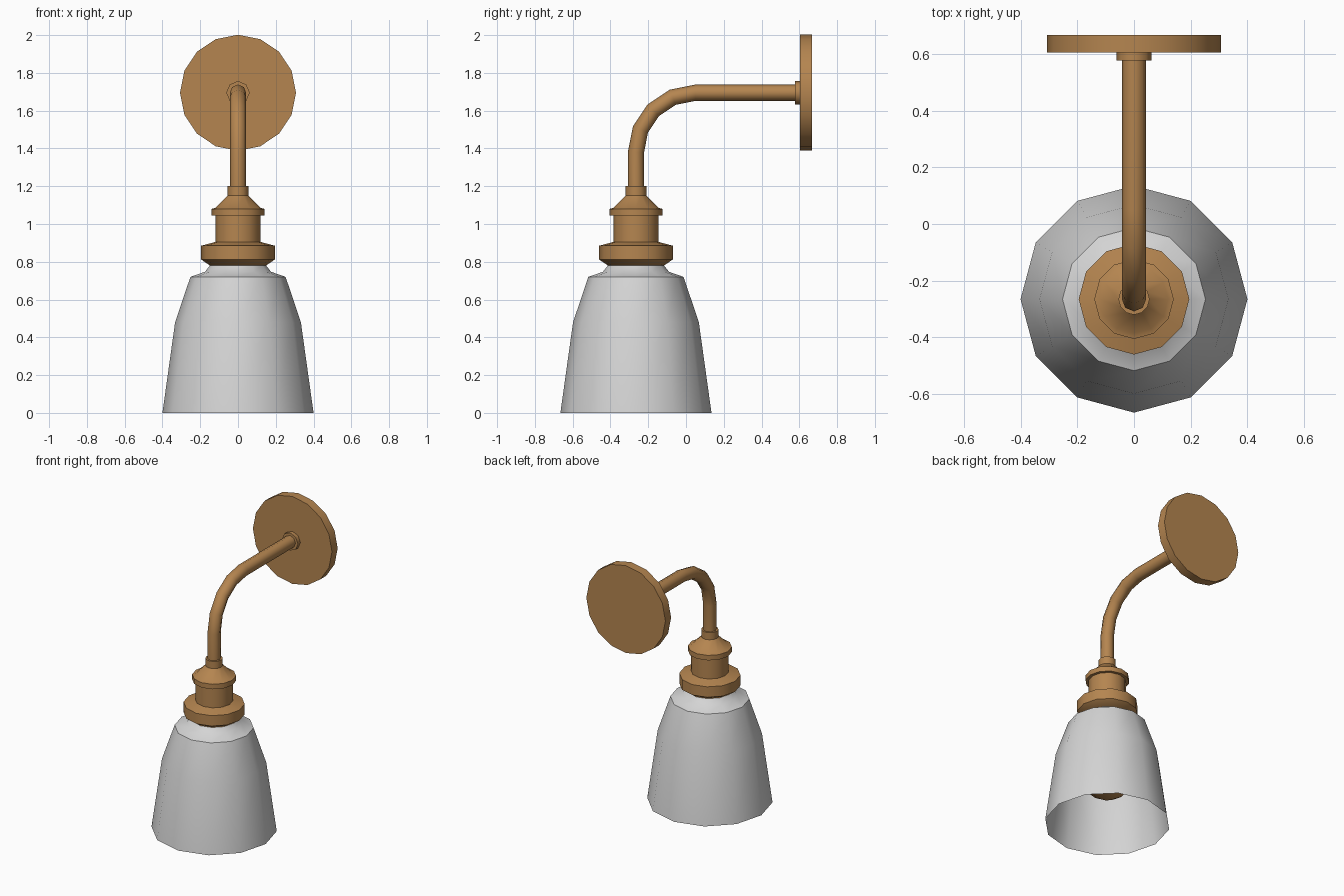
import bpy, bmesh, math
from mathutils import Vector, Matrix

if "Cube" in bpy.data.objects:
    bpy.data.objects.remove(bpy.data.objects["Cube"])

AXIS_Y = -0.265   # vertical axis of the shade
ARM_Z = 1.695     # height of the horizontal arm


def material(name, rgb):
    m = bpy.data.materials.new(name)
    m.diffuse_color = (*rgb, 1)
    m.use_nodes = True
    m.node_tree.nodes["Principled BSDF"].inputs["Base Color"].default_value = m.diffuse_color
    return m


brass = material("aged_brass", (0.46, 0.235, 0.08))
glass = material("pale_grey_glass", (0.66, 0.66, 0.66))


def finish(name, bm, mat, angle):
    bmesh.ops.recalc_face_normals(bm, faces=bm.faces[:])
    me = bpy.data.meshes.new(name)
    bm.to_mesh(me)
    bm.free()
    me.materials.append(mat)
    ob = bpy.data.objects.new(name, me)
    bpy.context.collection.objects.link(ob)
    bpy.ops.object.select_all(action='DESELECT')
    ob.select_set(True)
    bpy.context.view_layer.objects.active = ob
    bpy.ops.object.shade_smooth_by_angle(angle=math.radians(angle))
    return ob


def loft(bm, rings, caps):
    for a, b in zip(rings, rings[1:]):
        n = len(a)
        for i in range(n):
            j = (i + 1) % n
            bm.faces.new((a[i], a[j], b[j], b[i]))
    if caps:
        bm.faces.new(rings[0])
        bm.faces.new(rings[-1])


def lathe(name, profile, sides, mat, matrix, caps=True, angle=40):
    """Turn (radius, height) points around local z."""
    bm = bmesh.new()
    rings = []
    for r, h in profile:
        rings.append([bm.verts.new(matrix @ Vector((
            r * math.cos(math.tau * i / sides),
            r * math.sin(math.tau * i / sides), h))) for i in range(sides)])
    loft(bm, rings, caps)
    return finish(name, bm, mat, angle)


upright = Matrix.Translation((0, AXIS_Y, 0))
# local z -> world +y
to_wall = Matrix.Translation((0, 0, ARM_Z)) @ Matrix.Rotation(-math.pi / 2, 4, 'X')

# Open bell shade
lathe("shade", [(0.40, 0), (0.333, 0.48), (0.252, 0.72), (0.175, 0.747),
                (0.145, 0.785)], 12, glass, upright, caps=False, angle=50)

# Stepped lamp holder
lathe("lamp_holder", [(0.148, 0.78), (0.195, 0.812), (0.195, 0.885),
                      (0.12, 0.905), (0.12, 1.045), (0.14, 1.045),
                      (0.14, 1.08), (0.12, 1.085), (0.055, 1.15),
                      (0.055, 1.20)], 12, brass, upright)

# Bulb hidden inside the shade
lathe("bulb", [(0.08, 0.78), (0.085, 0.62), (0.13, 0.51), (0.168, 0.42),
               (0.165, 0.33), (0.12, 0.245), (0.06, 0.208)],
      12, brass, upright, angle=50)

# Bent arm: straight up, quarter bend, straight back to the wall
R = 0.315
path = [(AXIS_Y, 1.18, 90)]
for k in range(5):
    t = math.radians(22.5 * k)
    path.append((AXIS_Y + R - R * math.cos(t), ARM_Z - R + R * math.sin(t),
                 90 - 22.5 * k))
path.append((0.59, ARM_Z, 0))
bm = bmesh.new()
rings = []
for y, z, deg in path:
    d = math.radians(deg)
    normal = Vector((0, -math.sin(d), math.cos(d)))
    rings.append([bm.verts.new(Vector((0, y, z))
                  + 0.043 * (math.cos(math.tau * i / 8) * Vector((1, 0, 0))
                             + math.sin(math.tau * i / 8) * normal))
                  for i in range(8)])
loft(bm, rings, True)
finish("arm", bm, brass, 50)

# Collar and round wall plate
lathe("arm_collar", [(0.062, 0.577), (0.062, 0.61)], 8, brass, to_wall, angle=50)
lathe("wall_plate", [(0.307, 0.604), (0.307, 0.667)], 16, brass, to_wall)
